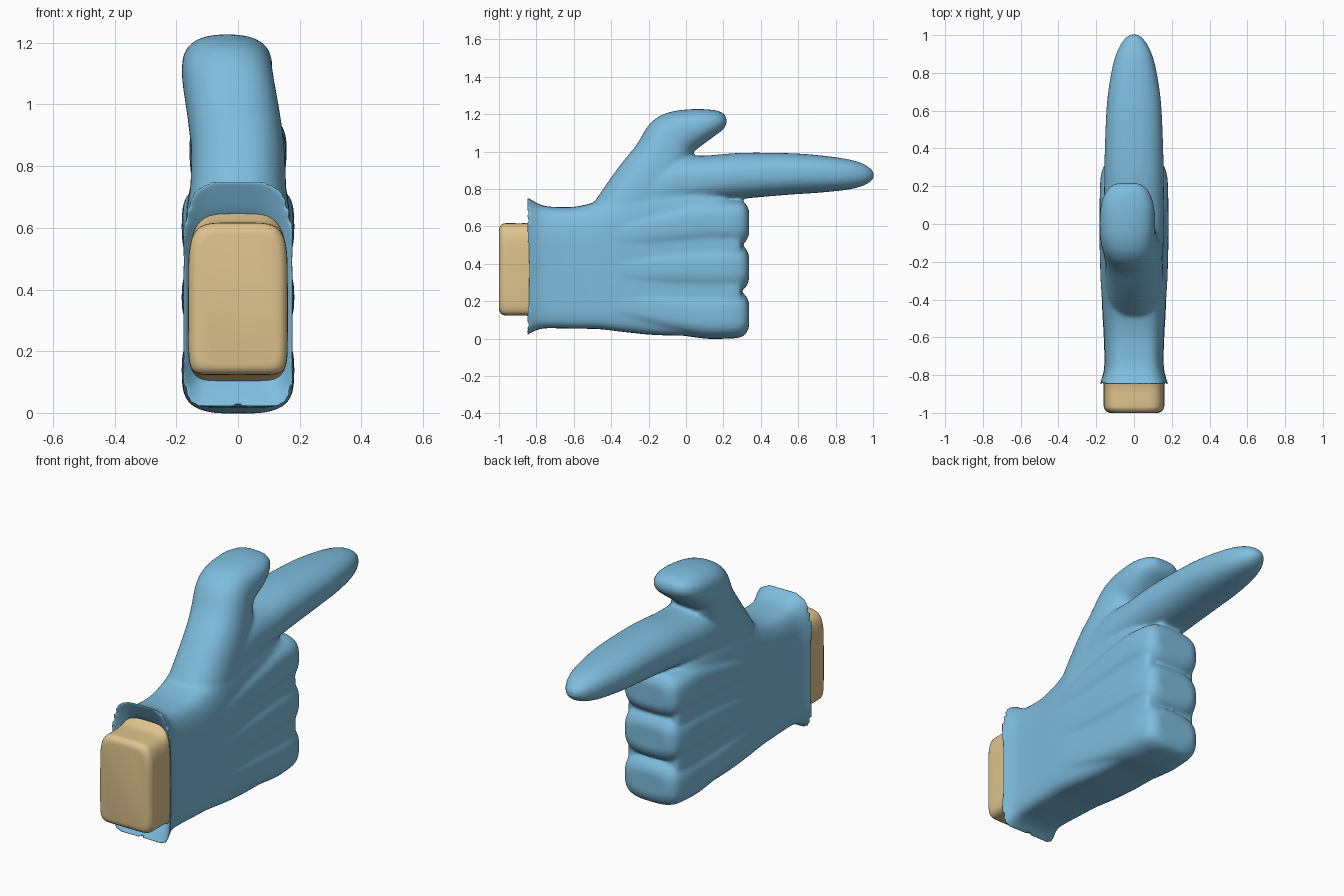
import bpy, bmesh, math


def spline(p, t):
    a, b, c, d = p
    return 0.5 * (2*b + (c-a)*t + (2*a-5*b+4*c-d)*t*t + (3*b-a-3*c+d)*t**3)


def loft(bm, keys, top=2.0, bottom=2.0, steps=5, n=48):
    """Keys: (y, z, half width, half height, tilt degrees, x offset)."""
    keys = [tuple(k) + (0,) * (6 - len(k)) for k in keys]
    rows = []
    for i in range(len(keys) - 1):
        q = [keys[max(i-1, 0)], keys[i], keys[i+1], keys[min(i+2, len(keys)-1)]]
        rows += [[spline([k[j] for k in q], s / steps) for j in range(6)]
                 for s in range(steps)]
    rows.append(keys[-1])
    rings = []
    for y, z, w, h, tilt, x0 in rows:
        ring, a = [], math.radians(tilt)
        for i in range(n):
            c, s = math.cos(2*math.pi*i/n), math.sin(2*math.pi*i/n)
            e = 2 / (top if s > 0 else bottom)
            u = w * math.copysign(abs(c)**e, c)
            v = h * math.copysign(abs(s)**e, s)
            ring.append(bm.verts.new((x0 + u, y - v*math.sin(a), z + v*math.cos(a))))
        rings.append(ring)
    for r, q in zip(rings, rings[1:]):
        for i in range(n):
            bm.faces.new((r[i], r[(i+1) % n], q[(i+1) % n], q[i]))
    bm.faces.new(rings[0])
    bm.faces.new(rings[-1])


def finish(bm, name, colour):
    bmesh.ops.recalc_face_normals(bm, faces=bm.faces)
    me = bpy.data.meshes.new(name)
    bm.to_mesh(me)
    bm.free()
    for p in me.polygons:
        p.use_smooth = True
    mat = bpy.data.materials.new(name + "_colour")
    mat.diffuse_color = (*colour, 1)
    me.materials.append(mat)
    ob = bpy.data.objects.new(name, me)
    bpy.context.collection.objects.link(ob)
    return ob


glove = bmesh.new()

# hollow flared cuff running into the palm
loft(glove, [
    (-.76, .37, .12, .24), (-.80, .375, .145, .28), (-.845, .383, .175, .358),
    (-.855, .383, .188, .376), (-.825, .387, .174, .354), (-.77, .383, .159, .330),
    (-.69, .379, .157, .324), (-.58, .380, .161, .327), (-.46, .395, .168, .345),
    (-.33, .420, .172, .385), (-.18, .430, .170, .410), (0, .425, .168, .410),
    (.16, .400, .166, .385), (.25, .375, .163, .355), (.295, .365, .150, .335)],
    top=4, bottom=7)

# three folded fingers, fading back into the palm
for back, front, h in ((.20, .127, .127), (.36, .378, .128), (.52, .620, .124)):
    loft(glove, [
        (-.55, back, .150, .075), (-.36, back*.7 + front*.3, .173, .095),
        (-.12, back*.3 + front*.7, .182, .115), (.10, front, .182, h),
        (.22, front, .179, h), (.28, front, .170, h*.97),
        (.317, front, .152, h*.83), (.338, front, .115, h*.5)], top=3.2, bottom=3.2)

# pointing index finger
loft(glove, [
    (-.50, .60, .12, .12), (-.30, .72, .145, .16), (-.10, .82, .156, .155),
    (.10, .85, .158, .128), (.30, .87, .157, .123), (.55, .88, .149, .111),
    (.70, .88, .137, .101), (.85, .878, .110, .084), (.94, .876, .077, .062),
    (.985, .874, .045, .036), (1.004, .873, .018, .015)], top=2.3, bottom=2.3)

# raised thumb bending forward
loft(glove, [
    (-.35, .59, .160, .20, 43, 0), (-.20, .83, .152, .18, 55, 0),
    (-.13, .95, .150, .16, 58, -.012), (-.08, 1.05, .148, .15, 48, -.028),
    (-.03, 1.10, .147, .127, 32, -.035), (.06, 1.13, .145, .10, 15, -.035),
    (.13, 1.153, .132, .075, 15, -.035), (.187, 1.168, .102, .05, 15, -.035),
    (.215, 1.176, .06, .02, 15, -.035)], top=2.4, bottom=2.4)

hand = finish(glove, "glove", (.21, .51, .73))
fuse = hand.modifiers.new("fuse", 'REMESH')
fuse.mode = 'VOXEL'
fuse.voxel_size = .011
fuse.use_smooth_shade = True
soften = hand.modifiers.new("soften", 'SMOOTH')
soften.factor = .5
soften.iterations = 7

# wrist stub, flaring where it meets the cuff
wrist = bmesh.new()
loft(wrist, [
    (-1.0, .37, .125, .212), (-.995, .37, .142, .229), (-.98, .37, .156, .243),
    (-.955, .37, .161, .247), (-.86, .37, .161, .247), (-.82, .373, .158, .258),
    (-.785, .376, .150, .275)], top=5, bottom=9, steps=3, n=64)
finish(wrist, "wrist", (.73, .55, .27))
